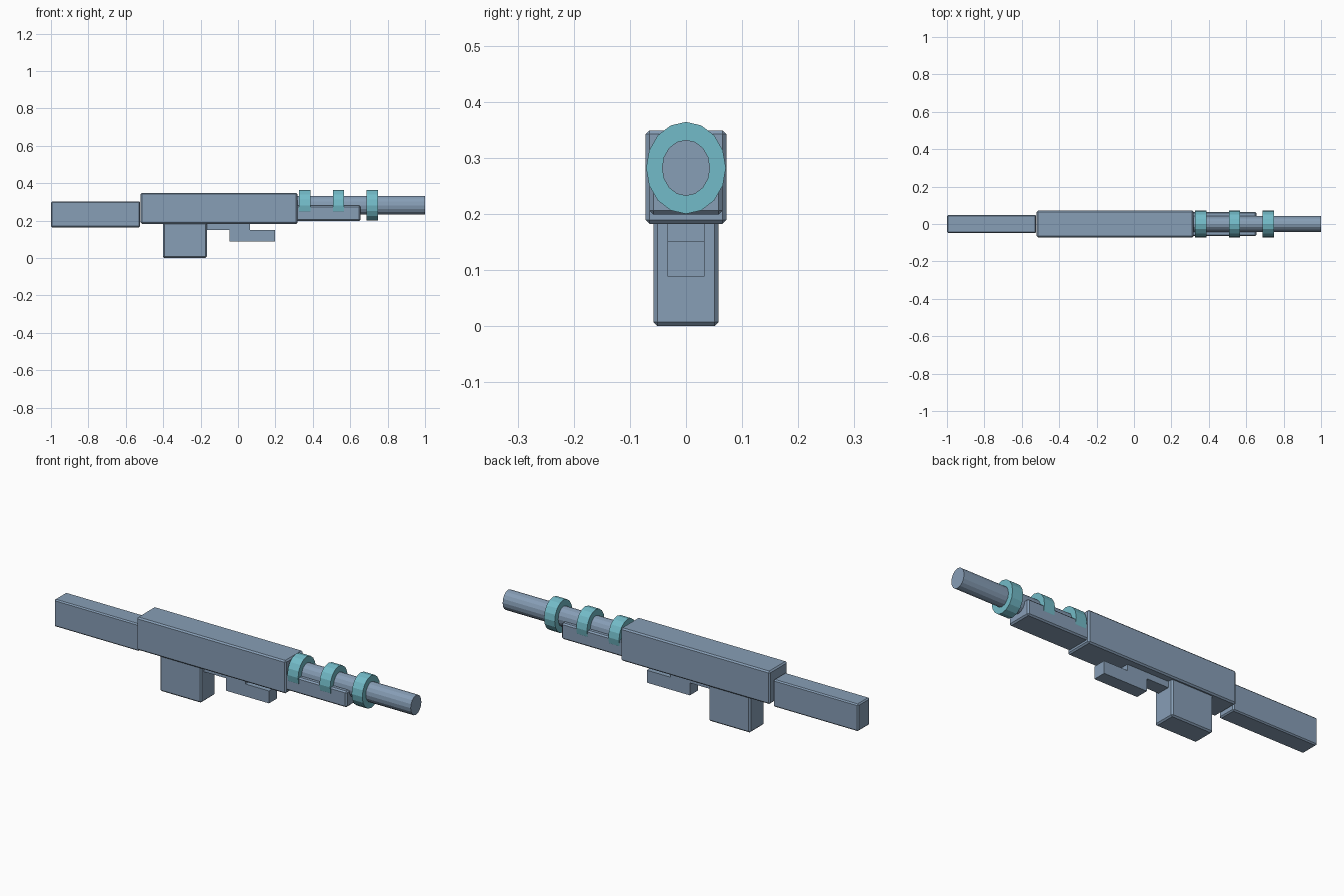
import bpy
import math

if "Cube" in bpy.data.objects:
    bpy.data.objects.remove(bpy.data.objects["Cube"])


def material(name, rgb):
    mat = bpy.data.materials.new(name)
    mat.diffuse_color = (*rgb, 1.0)
    mat.use_nodes = True
    mat.node_tree.nodes["Principled BSDF"].inputs["Base Color"].default_value = mat.diffuse_color
    return mat


steel = material("blue_grey_metal", (0.242, 0.342, 0.468))
teal = material("teal", (0.171, 0.497, 0.578))


def finish(obj, name, mat):
    bpy.ops.object.transform_apply(location=False, rotation=True, scale=True)
    obj.name = name
    obj.data.materials.append(mat)
    return obj


def block(name, x0, x1, half_y, z0, z1, bevel=0.0):
    """Box spanning the given limits, with optional chamfered edges."""
    bpy.ops.mesh.primitive_cube_add(size=1, location=((x0 + x1) / 2, 0, (z0 + z1) / 2))
    obj = bpy.context.object
    obj.scale = (x1 - x0, 2 * half_y, z1 - z0)
    finish(obj, name, steel)
    if bevel:
        mod = obj.modifiers.new("chamfer", 'BEVEL')
        mod.width = bevel
        mod.segments = 1
    return obj


def tube(name, x0, x1, half_y, half_z, mat):
    """16-sided oval cylinder lying along x on the barrel axis."""
    bpy.ops.mesh.primitive_cylinder_add(vertices=16, radius=1, depth=x1 - x0,
                                        location=((x0 + x1) / 2, 0, 0.282),
                                        rotation=(0, math.pi / 2, 0))
    obj = bpy.context.object
    obj.scale = (half_z, half_y, 1)
    return finish(obj, name, mat)


# Main chamfered blocks
block("receiver", -0.52, 0.318, 0.072, 0.182, 0.349, 0.007)
block("stock", -1.0, -0.523, 0.048, 0.164, 0.302, 0.006)
block("grip", -0.40, -0.167, 0.058, 0.0, 0.19, 0.007)
block("handguard", 0.31, 0.655, 0.065, 0.199, 0.281, 0.007)

# Plain stepped blocks under the receiver
block("trigger_mount", -0.17, 0.065, 0.033, 0.151, 0.19)
block("trigger_guard", -0.045, 0.197, 0.033, 0.088, 0.151)

# Barrel with its three coloured rings
tube("barrel", 0.30, 1.0, 0.043, 0.05, steel)
for i, x in enumerate((0.357, 0.537, 0.718)):
    tube(f"barrel_ring_{i + 1}", x - 0.03, x + 0.03, 0.071, 0.082, teal)
